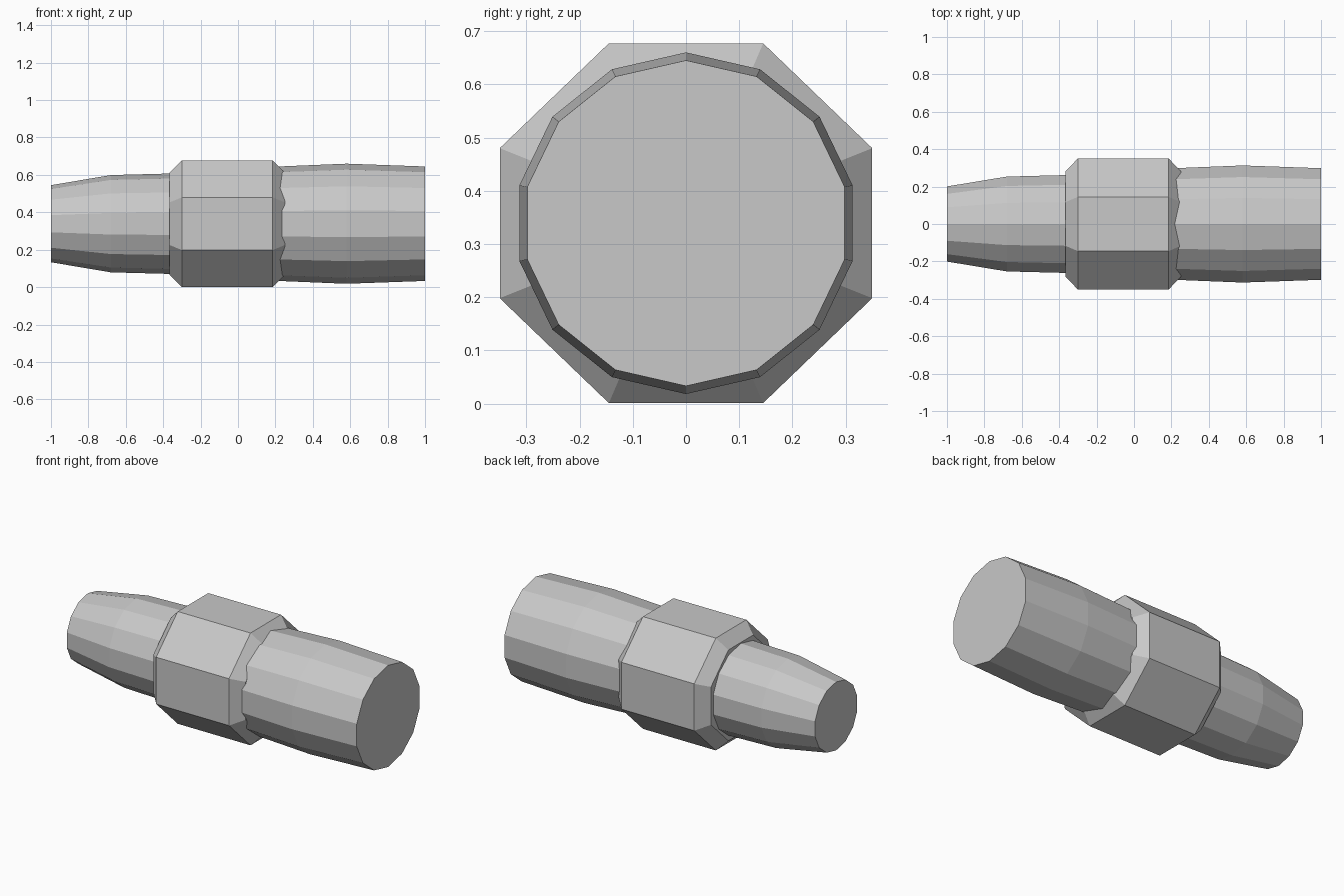
import bpy
import bmesh
import math

cube = bpy.data.objects.get("Cube")
if cube:
    bpy.data.objects.remove(cube, do_unlink=True)

AXIS_Z = 0.339

grey = bpy.data.materials.new("light_grey")
grey.use_nodes = True
colour = (0.58, 0.58, 0.58, 1)
grey.diffuse_color = colour
grey.node_tree.nodes["Principled BSDF"].inputs["Base Color"].default_value = colour


def loft(name, section, stations):
    """Sweep a closed (y, z) section along x; stations are (x, scale)."""
    bm = bmesh.new()
    rings = [[bm.verts.new((x, y * s, AXIS_Z + z * s)) for y, z in section]
             for x, s in stations]
    n = len(section)
    for a, b in zip(rings, rings[1:]):
        for i in range(n):
            j = (i + 1) % n
            bm.faces.new((a[i], a[j], b[j], b[i]))
    bm.faces.new(rings[0])
    bm.faces.new(rings[-1])
    bmesh.ops.recalc_face_normals(bm, faces=bm.faces)
    mesh = bpy.data.meshes.new(name)
    bm.to_mesh(mesh)
    bm.free()
    mesh.materials.append(grey)
    obj = bpy.data.objects.new(name, mesh)
    bpy.context.collection.objects.link(obj)
    return obj


# Fourteen-sided unit circle with a corner at the top
circle = [(math.sin(k * math.tau / 14), math.cos(k * math.tau / 14))
          for k in range(14)]

# Eight-sided nut section, mirrored from one quarter
quarter = [(0.145, 0.338), (0.35, 0.141)]
half = quarter + [(y, -z) for y, z in reversed(quarter)]
octagon = half + [(-y, z) for y, z in reversed(half)]

# Chamfered nut, tapered narrow sleeve and barrelled wide sleeve
loft("nut", octagon, [(-0.365, 0.81), (-0.30, 1), (0.185, 1), (0.25, 0.81)])
loft("narrow_sleeve", circle, [(-1, 0.206), (-0.68, 0.26), (-0.30, 0.27)])
loft("wide_sleeve", circle, [(0.12, 0.302), (0.58, 0.321), (1, 0.306)])
